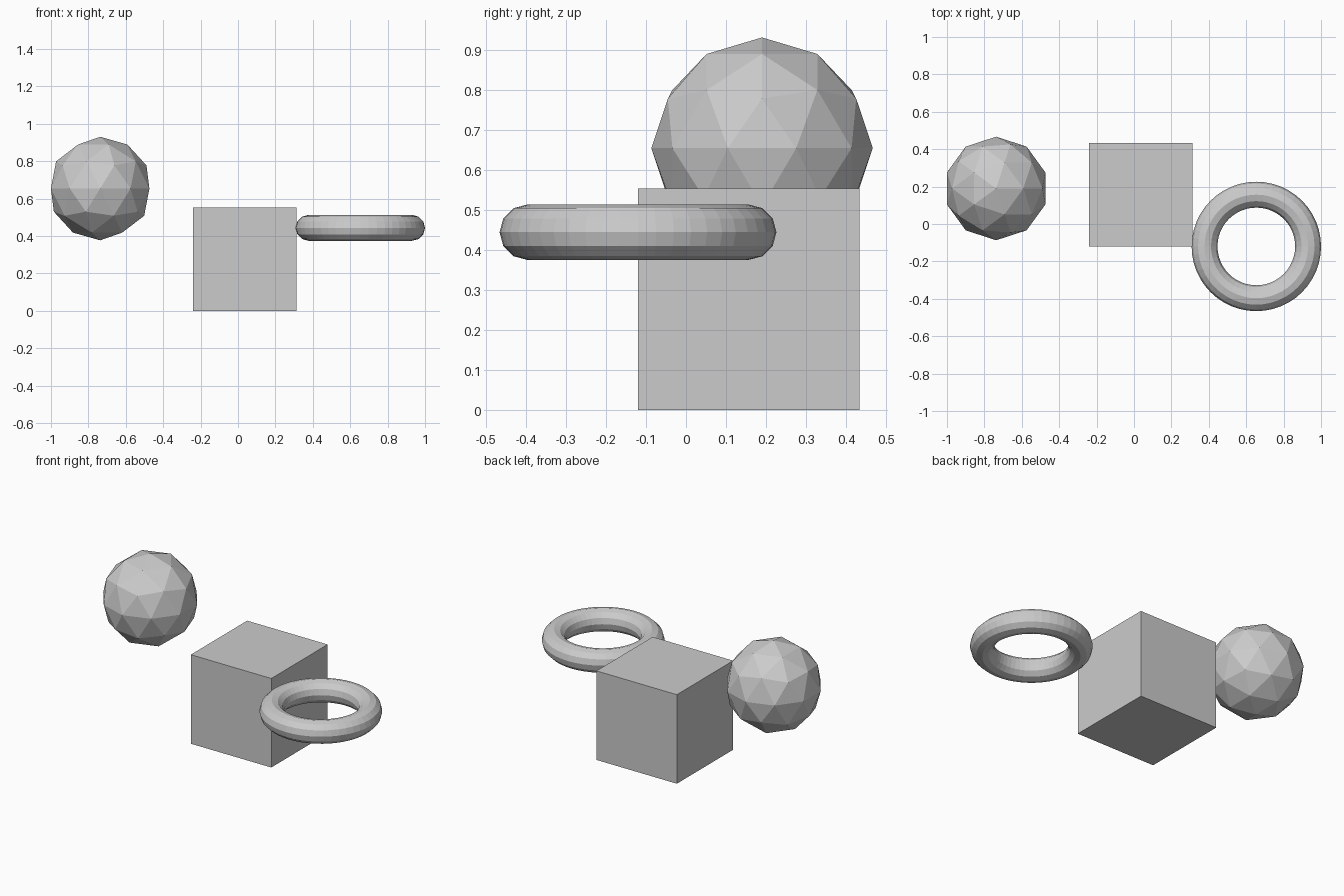
import bpy

if "Cube" in bpy.data.objects:
    bpy.data.objects.remove(bpy.data.objects["Cube"])

R = 0.2768  # shared half-size of all three solids

# Faceted ball, upper left
bpy.ops.mesh.primitive_ico_sphere_add(subdivisions=2, radius=R, location=(-0.737, 0.19, 0.654))
bpy.context.object.name = "faceted_ball"

# Cube standing on the ground
bpy.ops.mesh.primitive_cube_add(size=2 * R, location=(0.036, 0.157, R))
bpy.context.object.name = "cube"

# Flat-lying ring, right
bpy.ops.mesh.primitive_torus_add(major_radius=R, minor_radius=R / 4, major_segments=48,
                                 minor_segments=12, location=(0.654, -0.12, 0.444))
ring = bpy.context.object
ring.name = "ring"
ring.data.shade_flat()
